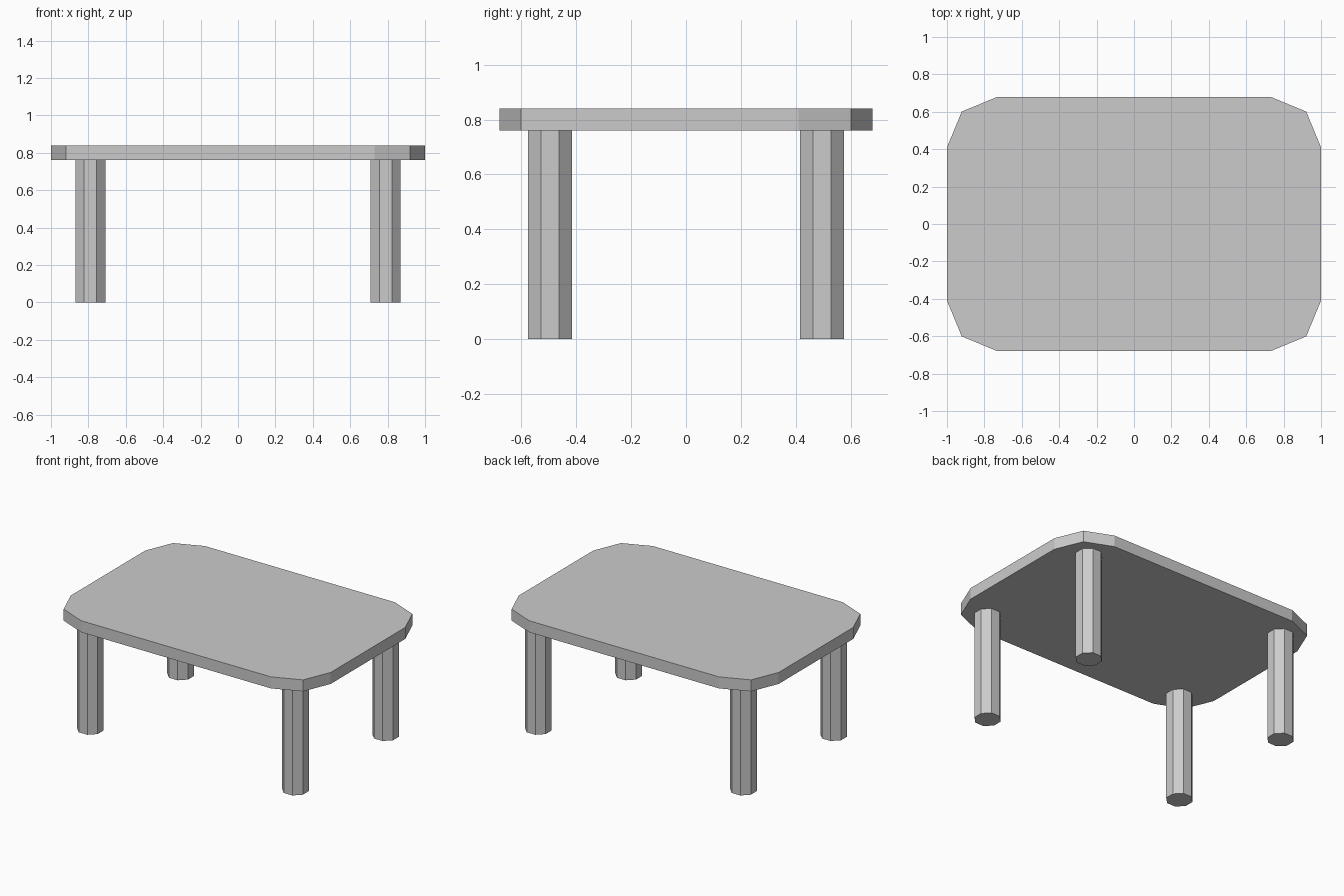
import bpy
import bmesh
from math import pi, cos, sin

if "Cube" in bpy.data.objects:
    bpy.data.objects.remove(bpy.data.objects["Cube"])

HALF_X, HALF_Y = 1.0, 0.68
CORNER = 0.27
UNDERSIDE, TOP = 0.76, 0.84


def prism(name, outline, z0, z1):
    """Extrude a flat outline upwards from z0 to z1."""
    bm = bmesh.new()
    face = bm.faces.new([bm.verts.new((x, y, z0)) for x, y in outline])
    result = bmesh.ops.extrude_face_region(bm, geom=[face], use_keep_orig=True)
    verts = [v for v in result["geom"] if isinstance(v, bmesh.types.BMVert)]
    bmesh.ops.translate(bm, verts=verts, vec=(0, 0, z1 - z0))
    bmesh.ops.recalc_face_normals(bm, faces=bm.faces)
    mesh = bpy.data.meshes.new(name)
    bm.to_mesh(mesh)
    bm.free()
    obj = bpy.data.objects.new(name, mesh)
    bpy.context.collection.objects.link(obj)
    return obj


# Tabletop: rectangle with two-segment rounded corners
outline = []
for quarter, (sx, sy) in enumerate([(1, 1), (-1, 1), (-1, -1), (1, -1)]):
    for step in range(3):
        a = quarter * pi / 2 + step * pi / 4
        outline.append((sx * (HALF_X - CORNER) + CORNER * cos(a),
                        sy * (HALF_Y - CORNER) + CORNER * sin(a)))
prism("tabletop", outline, UNDERSIDE, TOP)

# Legs: octagonal posts with a flat side facing forward
radius = 0.08 / cos(pi / 8)
octagon = [(radius * cos(pi / 8 + i * pi / 4), radius * sin(pi / 8 + i * pi / 4))
           for i in range(8)]
for y, end in ((-0.496, "front"), (0.496, "back")):
    for x, side in ((-0.789, "left"), (0.789, "right")):
        leg = prism(f"{end}_{side}_leg", octagon, 0, UNDERSIDE)
        leg.location = (x, y, 0)
